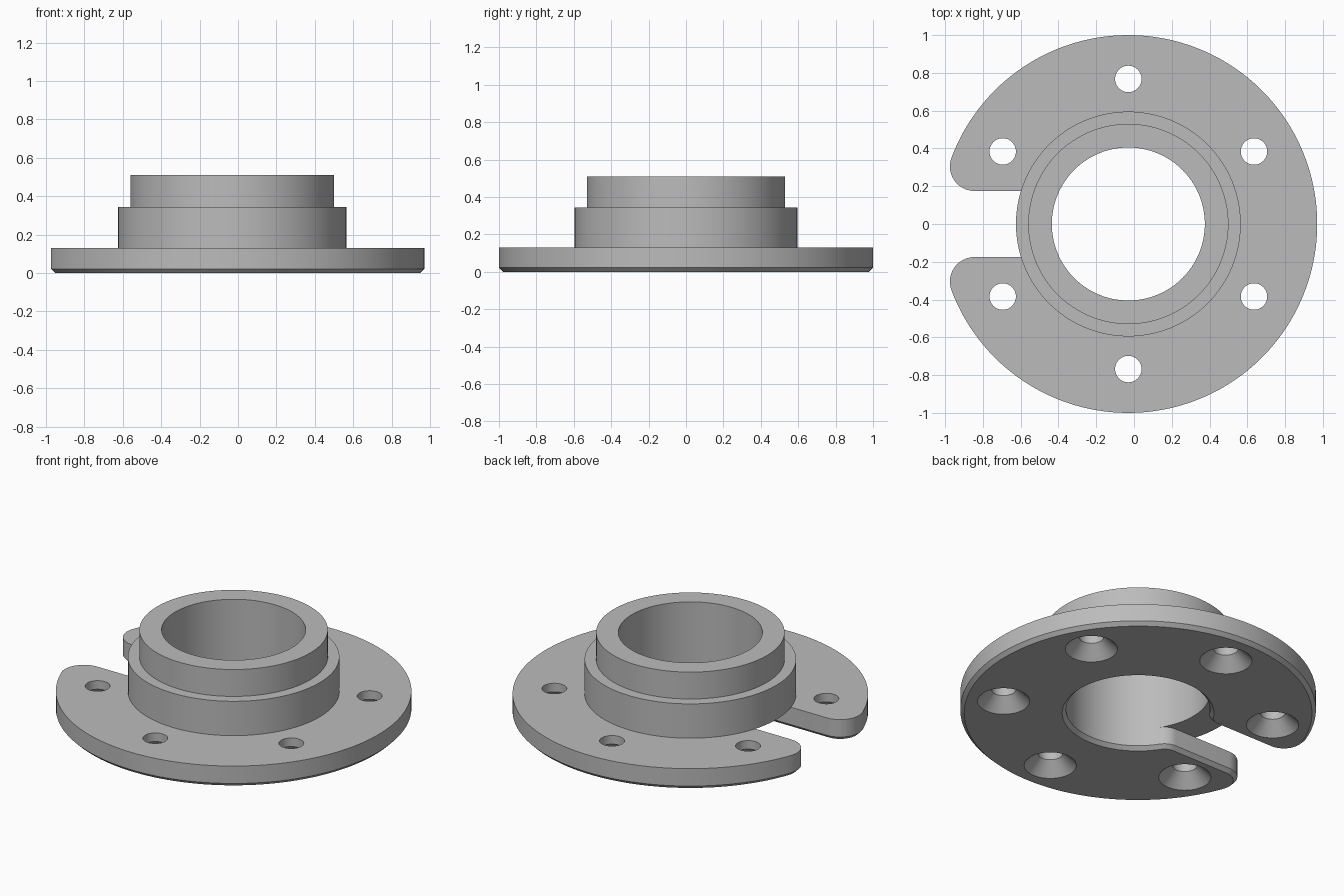
import bpy
import bmesh
from math import sin, cos, pi, asin, sqrt

if "Cube" in bpy.data.objects:
    bpy.data.objects.remove(bpy.data.objects["Cube"], do_unlink=True)

CX = -0.03                                   # axis of the disc and hub
R, BORE, SLOT = 1.0, 0.405, 0.175            # disc radius, bore radius, half slot width
TIP, CORNER = 0.13, 0.10                     # slot corner rounding, outside and at the bore
THICK, CHAMFER = 0.13, 0.022

grey = bpy.data.materials.new("grey metal")
grey.use_nodes = True
grey.diffuse_color = (0.5, 0.5, 0.5, 1)
grey.node_tree.nodes["Principled BSDF"].inputs["Base Color"].default_value = (0.5, 0.5, 0.5, 1)


def arc(cx, cy, r, a, b, n):
    return [(cx + r * cos(a + (b - a) * i / n), cy + r * sin(a + (b - a) * i / n))
            for i in range(n + 1)]


def circle(r, n=128):
    return arc(0, 0, r, 0, 2 * pi, n)[:-1]


def loft(bm, rings, ends, x=0, y=0):
    """Skin a stack of (outline, z) rings; ends is 'cap' or 'loop'."""
    loops = [[bm.verts.new((px + x, py + y, z)) for px, py in pts] for pts, z in rings]
    pairs = list(zip(loops, loops[1:]))
    if ends == "loop":
        pairs.append((loops[-1], loops[0]))
    else:
        bm.faces.new(loops[0])
        bm.faces.new(loops[-1])
    for low, high in pairs:
        n = len(low)
        for i in range(n):
            j = (i + 1) % n
            bm.faces.new((low[i], low[j], high[j], high[i]))


def finish(bm, name):
    bmesh.ops.recalc_face_normals(bm, faces=bm.faces)
    mesh = bpy.data.meshes.new(name)
    bm.to_mesh(mesh)
    bm.free()
    mesh.materials.append(grey)
    obj = bpy.data.objects.new(name, mesh)
    obj.location.x = CX
    bpy.context.collection.objects.link(obj)
    return obj


def activate(obj):
    bpy.ops.object.select_all(action="DESELECT")
    obj.select_set(True)
    bpy.context.view_layer.objects.active = obj


def flange_outline(d):
    """Slotted disc outline, shrunk inward by d."""
    ty, by = SLOT + TIP, SLOT + CORNER
    tx = -sqrt((R - TIP) ** 2 - ty ** 2)
    bx = -sqrt((BORE + CORNER) ** 2 - by ** 2)
    ta = pi - asin(ty / (R - TIP))           # tangent angle on the rim
    ba = pi - asin(by / (BORE + CORNER))     # tangent angle on the bore
    upper = (arc(0, 0, R - d, 0, ta, 72)
             + arc(tx, ty, TIP - d, ta, 1.5 * pi, 14)[1:]
             + arc(bx, by, CORNER - d, 1.5 * pi, ba + pi, 12)
             + arc(0, 0, BORE + d, ba, 0, 56)[1:])
    # mirror to the lower half, walking bore then rim, without repeating the x axis points
    lower = [(x, -y) for x, y in reversed(upper)]
    return upper + lower[1:-1]


# Flange: slotted disc with a chamfered underside
bm = bmesh.new()
loft(bm, [(flange_outline(CHAMFER), 0), (flange_outline(0), CHAMFER),
          (flange_outline(0), THICK)], "cap")
flange = finish(bm, "flange")

# Six bolt holes, countersunk from below
bm = bmesh.new()
for k in range(6):
    a = pi / 6 + k * pi / 3
    loft(bm, [(circle(0.167, 48), -0.02), (circle(0.07, 48), 0.077),
              (circle(0.07, 48), 0.2)], "cap", 0.768 * cos(a), 0.768 * sin(a))
cutter = finish(bm, "bolt_hole_cutter")
cutter.hide_render = True

activate(flange)
cut = flange.modifiers.new("bolt holes", "BOOLEAN")
cut.operation = "DIFFERENCE"
cut.solver = "EXACT"
cut.object = cutter
bpy.ops.object.modifier_apply(modifier=cut.name)
bpy.data.objects.remove(cutter, do_unlink=True)

# Hub: stepped collar with a straight bore, bridging the slot
bm = bmesh.new()
profile = [(BORE, THICK), (0.595, THICK), (0.595, 0.343), (0.53, 0.343),
           (0.53, 0.51), (BORE, 0.51)]
loft(bm, [(circle(r), z) for r, z in profile], "loop")
hub = finish(bm, "hub")

for obj in (flange, hub):
    activate(obj)
    bpy.ops.object.shade_smooth_by_angle(angle=pi / 6)
